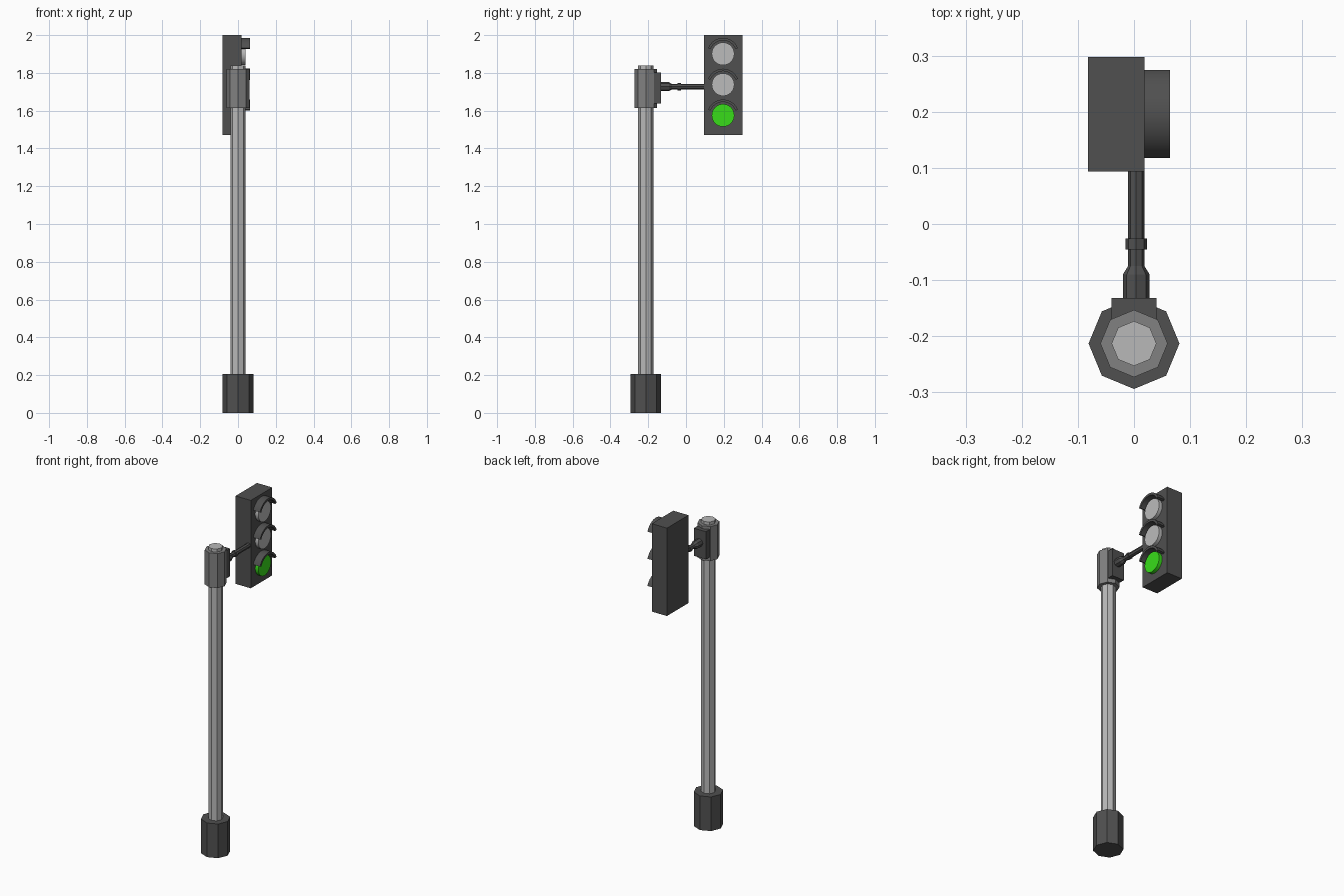
import bpy, bmesh
from math import sin, cos, pi, radians
from mathutils import Matrix, Vector

if "Cube" in bpy.data.objects:
    bpy.data.objects.remove(bpy.data.objects["Cube"])

POLE_Y, HEAD_Y, ARM = -0.213, 0.196, Vector((0.004, 0, 1.727))


def material(name, rgb):
    m = bpy.data.materials.new(name)
    m.diffuse_color = (*rgb, 1)
    m.use_nodes = True
    m.node_tree.nodes["Principled BSDF"].inputs["Base Color"].default_value = m.diffuse_color
    return m


DARK = material("dark_grey", (0.08, 0.08, 0.08))
MID = material("mid_grey", (0.22, 0.22, 0.22))
LIGHT = material("light_grey", (0.48, 0.48, 0.48))
LENS = material("lens_grey", (0.5, 0.5, 0.5))
GREEN = material("lens_green", (0.04, 0.72, 0.01))


def finish(name, bm, mat):
    bmesh.ops.recalc_face_normals(bm, faces=bm.faces)
    me = bpy.data.meshes.new(name)
    bm.to_mesh(me)
    bm.free()
    me.materials.append(mat)
    ob = bpy.data.objects.new(name, me)
    bpy.context.collection.objects.link(ob)
    return ob


def lathe(name, profile, sides, matrix, mat):
    """Closed solid from (radius, height) pairs around local z."""
    bm = bmesh.new()
    rings = [[bm.verts.new((r * cos(2 * pi * i / sides), r * sin(2 * pi * i / sides), h))
              for i in range(sides)] for r, h in profile]
    for a, b in zip(rings, rings[1:]):
        for i in range(sides):
            j = (i + 1) % sides
            bm.faces.new((a[i], a[j], b[j], b[i]))
    bm.faces.new(rings[0])
    bm.faces.new(rings[-1])
    bm.transform(matrix)
    return finish(name, bm, mat)


def box(name, lo, hi, mat):
    lo, hi = Vector(lo), Vector(hi)
    bm = bmesh.new()
    bmesh.ops.create_cube(bm, size=1)
    bm.transform(Matrix.Translation((lo + hi) / 2) @ Matrix.Diagonal((*(hi - lo), 1)))
    return finish(name, bm, mat)


def visor(name, z, x0, x1, r_out, r_in, start, mat, steps=20):
    """Arched hood: a ring sector extruded along x."""
    bm = bmesh.new()
    rows = []
    for i in range(steps + 1):
        a = start + (pi - 2 * start) * i / steps
        rows.append([bm.verts.new((x, HEAD_Y + r * cos(a), z + r * sin(a)))
                     for x, r in ((x0, r_out), (x1, r_out), (x1, r_in), (x0, r_in))])
    for a, b in zip(rows, rows[1:]):
        for k in range(4):
            bm.faces.new((a[k], a[(k + 1) % 4], b[(k + 1) % 4], b[k]))
    bm.faces.new(rows[0])
    bm.faces.new(rows[-1])
    return finish(name, bm, mat)


def smooth(ob):
    bpy.context.view_layer.objects.active = ob
    ob.select_set(True)
    bpy.ops.object.shade_smooth_by_angle(angle=radians(30))
    ob.select_set(False)


# Octagonal post
post = Matrix.Translation((0, POLE_Y, 0))
lathe("base", [(0.081, 0), (0.081, 0.205)], 8, post, DARK)
lathe("pole", [(0.04, 0.2), (0.04, 1.838)], 8, post, LIGHT)
lathe("collar", [(0.06, 1.613), (0.06, 1.82)], 8, post, MID)

# Bracket and arm reaching to the signal head
box("bracket", (-0.04, -0.19, 1.637), (0.04, -0.132, 1.803), DARK)
along_y = Matrix.Translation(ARM) @ Matrix.Rotation(-pi / 2, 4, 'X')
lathe("arm", [(0.024, -0.14), (0.024, -0.09), (0.0145, -0.075), (0.0145, -0.045),
              (0.019, -0.045), (0.019, -0.026), (0.0145, -0.026), (0.0145, 0.1)],
      8, along_y, DARK)

# Signal head with three hooded lamps
box("signal_housing", (-0.082, 0.094, 1.472), (0.019, 0.298, 2.0), DARK)
for label, z, mat in (("top", 1.901, LENS), ("middle", 1.738, LENS), ("bottom", 1.575, GREEN)):
    facing = Matrix.Translation((0, HEAD_Y, z)) @ Matrix.Rotation(pi / 2, 4, 'Y')
    smooth(lathe(label + "_lamp", [(0.06, 0.01), (0.06, 0.04)], 32, facing, mat))
    smooth(visor(label + "_visor", z, 0.012, 0.064, 0.084, 0.071, radians(21), DARK))
